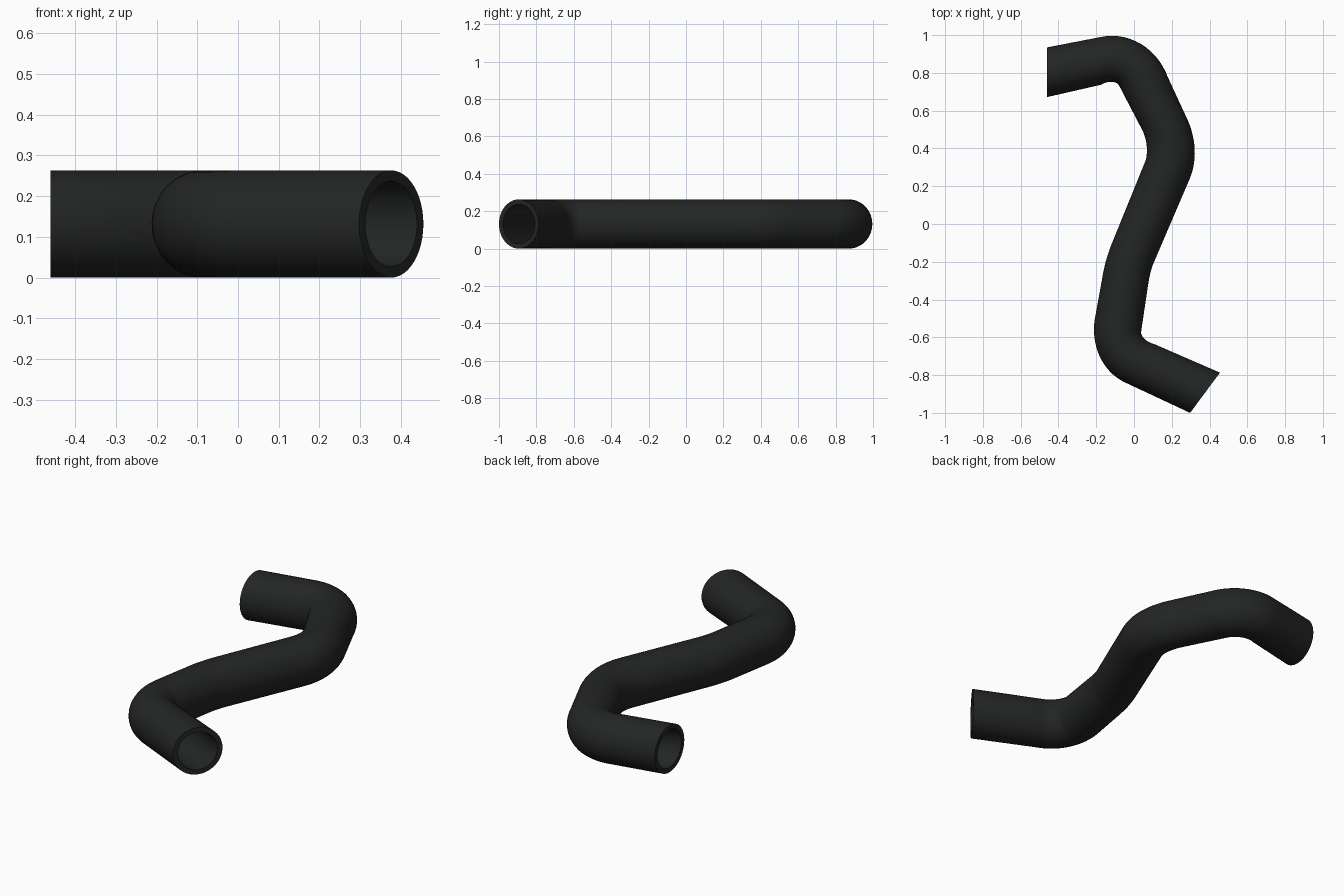
import bpy, bmesh, math
from mathutils import Vector

if "Cube" in bpy.data.objects:
    bpy.data.objects.remove(bpy.data.objects["Cube"])

RADIUS, BORE, SIDES, STEPS = 0.1315, 0.8, 48, 14


def arc(p0, corner, p1):
    """Circular-style arc tangent to both legs of a corner."""
    p0, c, p1 = Vector(p0), Vector(corner), Vector(p1)
    w = math.cos((c - p0).angle(p1 - c) / 2)
    pts = []
    for i in range(STEPS + 1):
        t = i / STEPS
        a, b, d = (1 - t) ** 2, 2 * w * t * (1 - t), t * t
        pts.append((p0 * a + c * b + p1 * d) / (a + b + d))
    return pts


# Bends: edge arc on one side of the hose, then on the other side
bends = [
    (((-.175, .99), (.08, 1.045), (.178, .78)),
     ((-.175, .737), (-.11, .776), (-.08, .735))),
    (((.275, .57), (.362, .394), (.293, .235)),
     ((.045, .495), (.08, .42), (.063, .34))),
    (((.10, -.215), (.084, -.26), (.075, -.32)),
     ((-.118, -.105), (-.152, -.19), (-.167, -.28))),
    (((.037, -.575), (.045, -.62), (.11, -.637)),
     ((-.207, -.5), (-.248, -.748), (-.045, -.84))),
]
stations = [(Vector((-.46, .935)), Vector((-.46, .672)))]
for side_a, side_b in bends:
    stations += list(zip(arc(*side_a), arc(*side_b)))
stations.append((Vector((.455, -.787)), Vector((.297, -1.0))))

# Hose: outer wall and bore lofted through the stations
bm = bmesh.new()


def ring(a, b, scale):
    mid, half = (a + b) / 2, (a - b) / 2 * scale
    verts = []
    for k in range(SIDES):
        ang = 2 * math.pi * k / SIDES
        p = mid + half * math.cos(ang)
        verts.append(bm.verts.new((p.x, p.y, RADIUS + RADIUS * scale * math.sin(ang))))
    return verts


def bridge(r0, r1):
    for k in range(SIDES):
        n = (k + 1) % SIDES
        bm.faces.new((r0[k], r0[n], r1[n], r1[k]))


outer = [ring(a, b, 1) for a, b in stations]
inner = [ring(a, b, BORE) for a, b in stations]
for wall in (outer, inner):
    for r0, r1 in zip(wall, wall[1:]):
        bridge(r0, r1)
# End rims
bridge(outer[0], inner[0])
bridge(outer[-1], inner[-1])
bmesh.ops.recalc_face_normals(bm, faces=bm.faces)

mesh = bpy.data.meshes.new("hose")
bm.to_mesh(mesh)
bm.free()
hose = bpy.data.objects.new("hose", mesh)
bpy.context.collection.objects.link(hose)

# Black rubber
rubber = bpy.data.materials.new("black_rubber")
rubber.diffuse_color = (0.017, 0.018, 0.018, 1)
rubber.use_nodes = True
rubber.node_tree.nodes["Principled BSDF"].inputs["Base Color"].default_value = rubber.diffuse_color
mesh.materials.append(rubber)

bpy.context.view_layer.objects.active = hose
hose.select_set(True)
bpy.ops.object.shade_smooth_by_angle(angle=math.radians(35))
